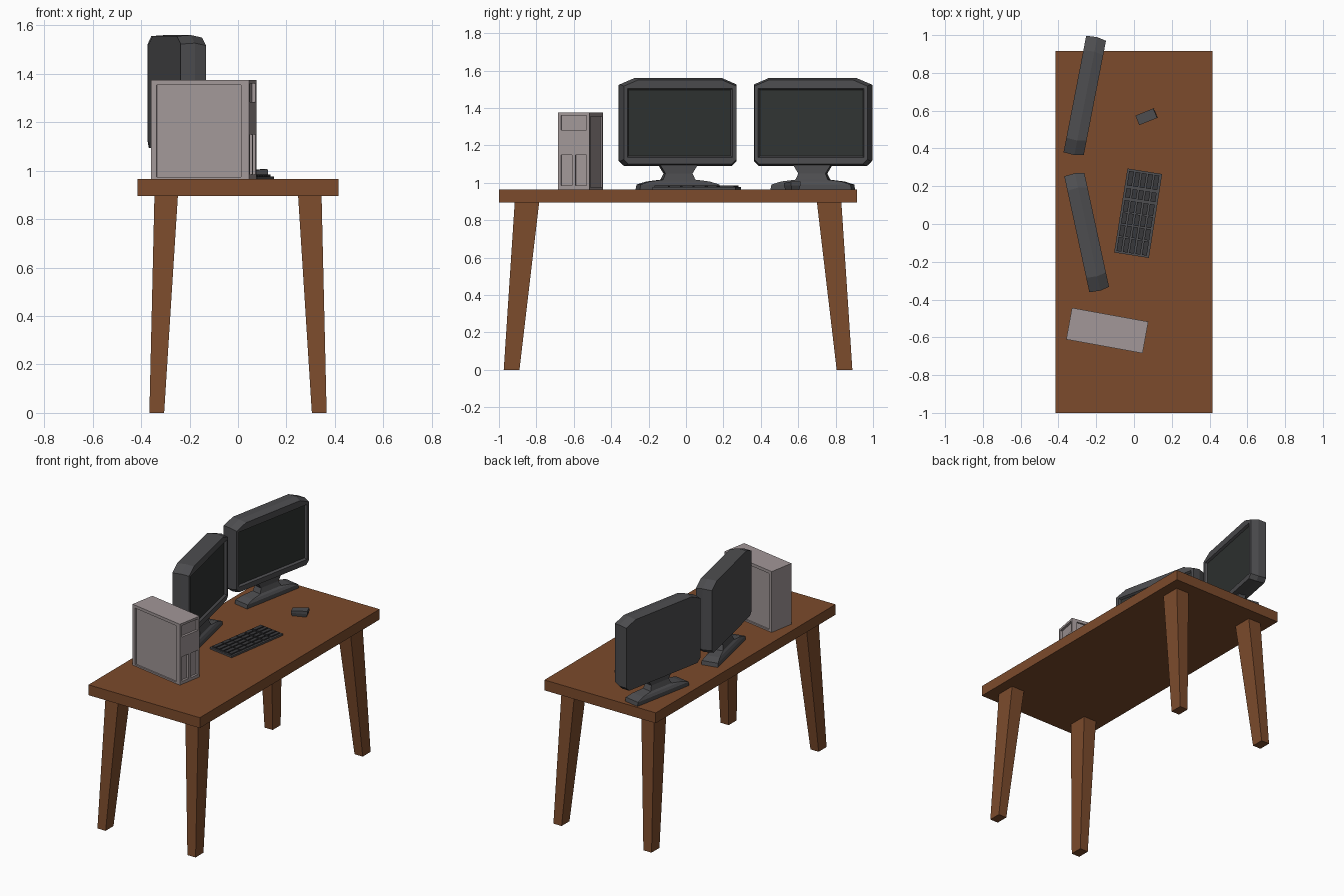
import bpy, bmesh
from math import radians
from mathutils import Matrix

if "Cube" in bpy.data.objects:
    bpy.data.objects.remove(bpy.data.objects["Cube"])

TOP = 0.965  # table surface height


def material(name, rgb):
    m = bpy.data.materials.new(name)
    m.diffuse_color = (*rgb, 1)
    m.use_nodes = True
    m.node_tree.nodes["Principled BSDF"].inputs["Base Color"].default_value = m.diffuse_color
    return m


WOOD = material("wood", (0.2, 0.07, 0.025))
DARK = material("dark_plastic", (0.075, 0.075, 0.08))
SCREEN = material("screen_glass", (0.03, 0.034, 0.032))
LIGHT = material("case_grey", (0.36, 0.31, 0.315))
KEYS = material("key_plastic", (0.04, 0.04, 0.044))


def finish(name, bm, mat, place=None):
    bmesh.ops.recalc_face_normals(bm, faces=bm.faces)
    if place:
        bm.transform(place)
    me = bpy.data.meshes.new(name)
    bm.to_mesh(me)
    bm.free()
    me.materials.append(mat)
    ob = bpy.data.objects.new(name, me)
    bpy.context.collection.objects.link(ob)
    return ob


def loft(bm, rings):
    """Skin equal-length rings of points and cap both ends; repeated points collapse."""
    rows = []
    for ring in rings:
        seen = {}
        rows.append([seen.setdefault(tuple(p), None) or seen.update({tuple(p): bm.verts.new(p)})
                     or seen[tuple(p)] for p in ring])
    for a, b in zip(rows, rows[1:]):
        for i in range(len(a)):
            j = (i + 1) % len(a)
            quad = list(dict.fromkeys([a[i], a[j], b[j], b[i]]))
            if len(quad) > 2:
                bm.faces.new(quad)
    for row in (rows[0], rows[-1]):
        bm.faces.new(list(dict.fromkeys(row)))


def rect(x0, x1, y0, y1, z):
    return [(x0, y0, z), (x1, y0, z), (x1, y1, z), (x0, y1, z)]


def box(bm, x0, x1, y0, y1, z0, z1):
    loft(bm, [rect(x0, x1, y0, y1, z0), rect(x0, x1, y0, y1, z1)])


def placed(x, y, deg):
    return Matrix.Translation((x, y, TOP)) @ Matrix.Rotation(radians(deg), 4, 'Z')


# Table
bm = bmesh.new()
box(bm, -0.415, 0.415, -1, 0.915, 0.895, TOP)
finish("table_top", bm, WOOD)
for sx, nx in ((-1, "left"), (1, "right")):
    for sy, ny in ((-1, "front"), (1, "back")):
        bm = bmesh.new()
        cy = -0.0425
        loft(bm, [rect(sx * 0.305, sx * 0.366, cy + sy * 0.848, cy + sy * 0.932, 0),
                  rect(sx * 0.248, sx * 0.345, cy + sy * 0.742, cy + sy * 0.873, 0.9)])
        finish(f"{ny}_{nx}_leg", bm, WOOD)


# Monitors: local x is the viewing side
def outline(x, s):
    w, lo, hi = 0.318 - s, 0.125 + s, 0.595 - s
    half = [(0.293 - s, lo), (w, lo + 0.025), (w, hi - 0.033), (0.24 - s, hi)]
    return [(x, y, z) for y, z in half] + [(x, -y, z) for y, z in reversed(half)]


def window(x, w=0.288, lo=0.17, hi=0.54):
    half = [(w, lo), (w, lo), (w, hi), (w, hi)]
    return [(x, y, z) for y, z in half] + [(x, -y, z) for y, z in reversed(half)]


def monitor(prefix, place):
    # casing with sloped bezel and recessed window
    bm = bmesh.new()
    loft(bm, [outline(-0.054, 0.004), outline(0.005, 0), outline(0.054, 0.01),
              window(0.054), window(0.038, 0.28, 0.178, 0.532)])
    finish(prefix + "_casing", bm, DARK, place)
    bm = bmesh.new()
    box(bm, 0.03, 0.04, -0.28, 0.28, 0.178, 0.532)
    finish(prefix + "_screen", bm, SCREEN, place)
    # foot and flared neck
    bm = bmesh.new()
    prof = [(0.054, 0.22, 0), (0.054, 0.215, 0.026), (0.045, 0.165, 0.042),
            (0.034, 0.088, 0.052), (0.026, 0.074, 0.085), (0.026, 0.1, 0.127), (0.026, 0.1, 0.16)]
    loft(bm, [rect(-d, d, -w, w, z) for d, w, z in prof])
    finish(prefix + "_stand", bm, DARK, place)


monitor("centre_monitor", placed(-0.25, -0.043, 12.2))
monitor("side_monitor", placed(-0.26, 0.678, -11))


# Computer tower with recessed bays and side panels
def recess(bm, x, y0, y1, z0, z1, d):
    """Frame points for a recessed bay on the +x face."""
    pts = [(y0, z0), (y1, z0), (y1, z1), (y0, z1)]
    return [(x, y, z) for y, z in pts], [(x - d, y, z) for y, z in pts]


tower_at = placed(-0.142, -0.564, -10.3)
bm = bmesh.new()
box(bm, -0.205, 0.19, -0.075, 0.075, 0, 0.41)       # core
for s in (-1, 1):                                   # rims around side panels
    y0, y1 = s * 0.075, s * 0.085
    box(bm, -0.205, -0.182, y0, y1, 0, 0.41)
    box(bm, 0.172, 0.19, y0, y1, 0, 0.41)
    box(bm, -0.182, 0.172, y0, y1, 0.39, 0.41)
    box(bm, -0.182, 0.172, y0, y1, 0, 0.01)
finish("tower_case", bm, LIGHT, tower_at)
bm = bmesh.new()
for y0, y1, z0, z1 in ((-0.085, -0.068, 0, 0.41), (0.07, 0.085, 0, 0.41),
                       (-0.068, 0.07, 0.395, 0.41), (-0.068, 0.07, 0.185, 0.318),
                       (-0.068, 0.07, 0, 0.02), (-0.01, 0.01, 0.02, 0.185)):
    box(bm, 0.19, 0.206, y0, y1, z0, z1)
finish("tower_front_frame", bm, LIGHT, tower_at)

# Keyboard
kb_at = placed(0.022, 0.057, -9)
bm = bmesh.new()
loft(bm, [rect(-0.093, 0.093, -0.225, 0.225, 0), rect(-0.093, 0.093, -0.225, 0.225, 0.012)])
finish("keyboard_base", bm, DARK, kb_at)
bm = bmesh.new()
cols = [(-0.215, 0.075), (-0.134, 0.06), (-0.068, 0.06), (-0.002, 0.06), (0.072, 0.05), (0.136, 0.078)]
for r in range(5):
    x = -0.082 + r * 0.034
    for y, w in cols:
        box(bm, x, x + 0.026, y, y + w, 0.012, 0.02)
finish("keyboard_keys", bm, KEYS, kb_at)

# Mouse
bm = bmesh.new()
loft(bm, [rect(-0.046, 0.044, -0.022, 0.022, 0), rect(-0.052, 0.052, -0.027, 0.027, 0.022),
          [(-0.052, -0.027, 0.034), (0.05, -0.027, 0.042), (0.05, 0.027, 0.042), (-0.052, 0.027, 0.034)]])
finish("mouse", bm, DARK, placed(0.066, 0.568, 22))
